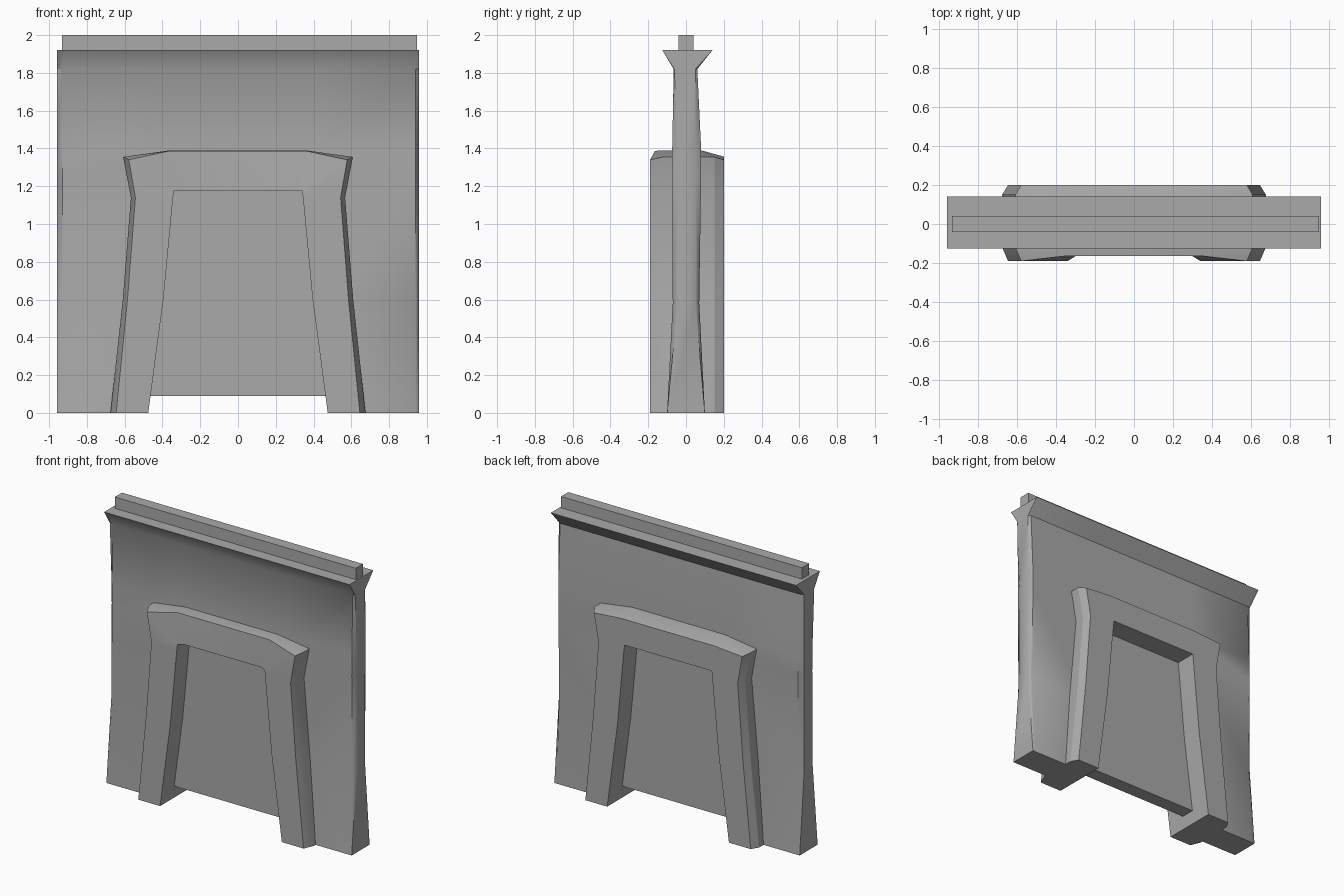
import bpy, bmesh, math

if "Cube" in bpy.data.objects:
    bpy.data.objects.remove(bpy.data.objects["Cube"])

grey = bpy.data.materials.new("stone grey")
grey.diffuse_color = (0.4, 0.4, 0.4, 1)
grey.use_nodes = True
grey.node_tree.nodes["Principled BSDF"].inputs["Base Color"].default_value = grey.diffuse_color


def finish(name, bm, angle=40):
    bmesh.ops.recalc_face_normals(bm, faces=bm.faces)
    mesh = bpy.data.meshes.new(name)
    bm.to_mesh(mesh)
    bm.free()
    ob = bpy.data.objects.new(name, mesh)
    bpy.context.collection.objects.link(ob)
    mesh.materials.append(grey)
    bpy.ops.object.select_all(action='DESELECT')
    ob.select_set(True)
    bpy.context.view_layer.objects.active = ob
    bpy.ops.object.shade_smooth_by_angle(angle=math.radians(angle))
    return ob


def box(name, x0, x1, y0, y1, z0, z1):
    bm = bmesh.new()
    bmesh.ops.create_cube(bm, size=1)
    for v in bm.verts:
        v.co.x = x0 if v.co.x < 0 else x1
        v.co.y = y0 if v.co.y < 0 else y1
        v.co.z = z0 if v.co.z < 0 else z1
    return finish(name, bm)


# Wall: flared foot, slight bulge inside the end edges, splayed cornice
# z, half opening, end front y, end back y, inner front y, inner back y
rows = [(0.00, 0.56, -0.10, 0.10, -0.10, 0.10),
        (0.58, 0.49, -0.045, 0.05, -0.07, 0.07),
        (1.25, 0.44, -0.04, 0.05, -0.075, 0.08),
        (1.40, 0.44, -0.042, 0.05, -0.073, 0.08),
        (1.82, 0.44, -0.062, 0.05, -0.065, 0.06),
        (1.92, 0.44, -0.125, 0.14, -0.125, 0.14)]
bm = bmesh.new()
front, back = [], []
for z, c, ef, eb, f, b in rows:
    xs = [-0.957, -0.93, -c, c, 0.94, 0.957]
    ends = (0, 5)
    front.append([bm.verts.new((x, ef if i in ends else f, z)) for i, x in enumerate(xs)])
    back.append([bm.verts.new((x, eb if i in ends else b, z)) for i, x in enumerate(xs)])
last = len(rows) - 1
for r in range(last):
    for i in range(5):
        if i == 2 and r < 2:      # doorway opening
            continue
        for g in (front, back):
            bm.faces.new((g[r][i], g[r][i + 1], g[r + 1][i + 1], g[r + 1][i]))
    for i in (0, 5):
        bm.faces.new((front[r][i], back[r][i], back[r + 1][i], front[r + 1][i]))
    if r < 2:
        for i in (2, 3):
            bm.faces.new((front[r][i], back[r][i], back[r + 1][i], front[r + 1][i]))
for i in range(5):
    bm.faces.new((front[last][i], front[last][i + 1], back[last][i + 1], back[last][i]))
    if i != 2:
        bm.faces.new((front[0][i], front[0][i + 1], back[0][i + 1], back[0][i]))
bm.faces.new((front[2][2], front[2][3], back[2][3], back[2][2]))
finish("wall", bm)

# Door frame: one cross-section swept from foot to lintel, then mirrored
# inner (x, z), narrow outer (x, z), wide outer (x, z), front y
stations = [((0.475, 0), (0.645, 0), (0.675, 0), -0.19),
            ((0.395, 0.6), (0.585, 0.6), (0.61, 0.6), -0.19),
            ((0.345, 1.13), (0.543, 1.14), (0.567, 1.14), -0.19),
            ((0.34, 1.175), (0.578, 1.34), (0.608, 1.355), -0.19),
            ((0.30, 1.175), (0.36, 1.387), (0.36, 1.39), -0.165)]
rings = []
for inner, narrow, wide, yf in stations:
    lintel = wide[1] > 1.37
    back_top = (0.36, 1.357) if lintel else narrow
    wide_back = 0.08 if lintel else 0.15
    rings.append([(inner, yf), (narrow, yf), (wide, -0.12),
                  (wide, wide_back), (back_top, 0.2), (inner, 0.2)])
path = [(1, r) for r in rings] + [(-1, r) for r in reversed(rings)]
bm = bmesh.new()
loops = [[bm.verts.new((s * p[0], y, p[1])) for p, y in r] for s, r in path]
for a, b in zip(loops, loops[1:]):
    for i in range(6):
        j = (i + 1) % 6
        bm.faces.new((a[i], a[j], b[j], b[i]))
bm.faces.new(loops[0])
bm.faces.new(loops[-1])
finish("door_frame", bm, 25)

# Recessed door panel
bm = bmesh.new()
outline = [(-0.52, 0.09), (0.52, 0.09), (0.40, 1.22), (-0.40, 1.22)]
f = [bm.verts.new((x, -0.05, z)) for x, z in outline]
b = [bm.verts.new((x, 0.05, z)) for x, z in outline]
bm.faces.new(f)
bm.faces.new(b)
for i in range(4):
    j = (i + 1) % 4
    bm.faces.new((f[i], f[j], b[j], b[i]))
finish("door_panel", bm)

# Rail on top of the cornice
box("top_rail", -0.933, 0.947, -0.04, 0.04, 1.90, 2.0)
